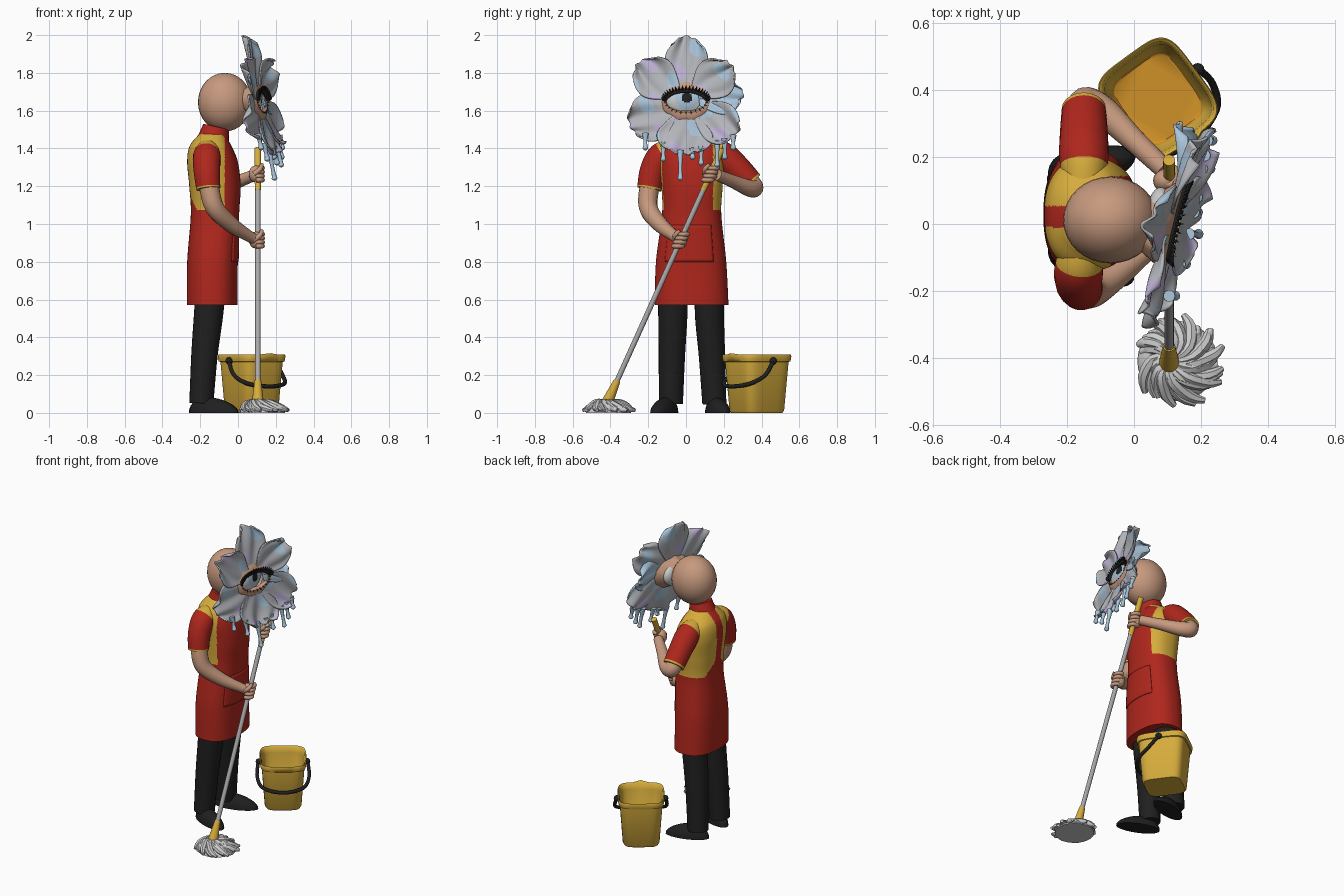
import bpy, bmesh, math, random
from math import sin, cos, pi
from mathutils import Vector, Matrix

random.seed(4)
cube = bpy.data.objects.get("Cube")
if cube:
    bpy.data.objects.remove(cube, do_unlink=True)


def material(name, *rgb):
    m = bpy.data.materials.new(name)
    m.use_nodes = True
    m.diffuse_color = (*rgb, 1)
    m.node_tree.nodes["Principled BSDF"].inputs["Base Color"].default_value = (*rgb, 1)
    return m


skin = material("skin", .57, .32, .21)
red = material("apron red", .43, .02, .012)
yellow = material("yellow", .67, .41, .045)
black = material("black", .014, .014, .015)
steel = material("steel grey", .40, .40, .41)
white = material("mop white", .60, .60, .60)
grey = material("petal grey", .45, .46, .49)
blue = material("petal blue", .40, .56, .70)
lilac = material("petal lilac", .51, .44, .65)
orange = material("bucket orange", .62, .28, .02)


def finish(bm, name, mats, rule=None, angle=50):
    """Turn a bmesh into a shaded object; rule(face centre) picks the material."""
    bmesh.ops.recalc_face_normals(bm, faces=bm.faces[:])
    if rule:
        for f in bm.faces:
            f.material_index = rule(f.calc_center_median())
    me = bpy.data.meshes.new(name)
    bm.to_mesh(me)
    bm.free()
    for m in mats:
        me.materials.append(m)
    ob = bpy.data.objects.new(name, me)
    bpy.context.collection.objects.link(ob)
    bpy.ops.object.select_all(action='DESELECT')
    ob.select_set(True)
    bpy.context.view_layer.objects.active = ob
    bpy.ops.object.shade_smooth_by_angle(angle=math.radians(angle))
    return ob


def loft(name, rings, mats, rule=None, band=None, closed=True, caps=True):
    """Bridge equal rings of points; band(i) picks the material of strip i."""
    bm = bmesh.new()
    vs = [[bm.verts.new(p) for p in r] for r in rings]
    n = len(rings[0])
    for i in range(len(vs) - 1):
        for j in range(n if closed else n - 1):
            k = (j + 1) % n
            f = bm.faces.new((vs[i][j], vs[i][k], vs[i + 1][k], vs[i + 1][j]))
            f.material_index = band(i) if band else 0
    if closed and caps:
        bm.faces.new(vs[0])
        bm.faces.new(vs[-1]).material_index = band(len(vs) - 2) if band else 0
    return finish(bm, name, mats, rule)


def spline(pts, steps):
    """Catmull-Rom curve through tuples of any length."""
    p = [pts[0], *pts, pts[-1]]
    out = []
    for i in range(1, len(p) - 2):
        for s in range(steps):
            t = s / steps
            out.append([.5 * (2 * b + (c - a) * t + (2 * a - 5 * b + 4 * c - d) * t * t
                              + (3 * b - a - 3 * c + d) * t ** 3)
                        for a, b, c, d in zip(*p[i - 1:i + 3])])
    return out + [list(pts[-1])]


def tube(name, pts, mats, band=None, n=12, steps=6):
    """Round tube through (x, y, z, radius) points."""
    path = spline(pts, steps)
    pos = [Vector(p[:3]) for p in path]
    rings, q, old = [], None, Vector((0, 0, 1))
    for i, c in enumerate(pos):
        t = (pos[min(i + 1, len(pos) - 1)] - pos[max(i - 1, 0)]).normalized()
        turn = old.rotation_difference(t)
        q = turn @ q if q else turn
        old = t
        rings.append([c + q @ Vector((cos(a), sin(a), 0)) * path[i][3]
                      for a in (2 * pi * j / n for j in range(n))])
    return loft(name, rings, mats, band=band)


def ball(name, centre, size, mats, turn=0, rule=None, flat=False, seg=32):
    bm = bmesh.new()
    bmesh.ops.create_uvsphere(bm, u_segments=seg, v_segments=seg // 2, radius=1)
    if flat:
        for v in bm.verts:
            v.co.z = max(v.co.z, 0) * (1 - .25 * v.co.x)
    bm.transform(Matrix.Translation(centre) @ Matrix.Rotation(turn, 4, 'Z')
                 @ Matrix.Diagonal((*size, 1)))
    return finish(bm, name, mats, rule)


# Body: apron skirt, bib and shirt in one loft (z, x, y, half depth, half width)
profile = spline([(.57, -.137, .03, .134, .195), (.8, -.135, .027, .134, .186),
                  (1.05, -.122, .03, .128, .157), (1.2, -.122, .032, .136, .162),
                  (1.33, -.135, .03, .134, .17), (1.41, -.145, .025, .112, .155),
                  (1.46, -.14, .014, .08, .1), (1.48, -.13, .01, .068, .07)], 16)


def power(v):
    return math.copysign(abs(v) ** .85, v)


def body_point(row, a, grow=1.0):
    z, x, y, rx, ry = row
    return (x + rx * grow * power(cos(a)), y + ry * grow * power(sin(a)), z)


def body_colour(c):
    strap = .032 + max(0, 1.16 - c.z) * .9
    bib = c.x > -.07 and abs(c.y - .005) < .138
    back = c.x < -.15 and abs(c.y - .022) < strap
    return 0 if c.z < 1.07 or bib or back else 1


loft("apron_and_shirt", [[body_point(r, 2 * pi * j / 160) for j in range(160)] for r in profile],
     [red, yellow], rule=body_colour)
pocket = loft("apron_pocket", [[body_point(r, -.75 + j * .08, 1.035) for j in range(18)]
                               for r in profile if .79 < r[0] < 1.0], [red], closed=False)
pocket.modifiers.new("thickness", 'SOLIDIFY').thickness = .008
tube("collar", [(-.13, .01, 1.45, .084), (-.122, .01, 1.485, .076), (-.115, .01, 1.515, .07)],
     [red], n=24)
ball("head", (-.07, .012, 1.645), (.142, .13, .155), [skin])

# Legs and shoes
for side, y, foot, toe, turn in (("right", -.07, -.08, -.115, -.4), ("left", .125, .15, .168, .3)):
    tube(side + "_leg", [(-.145, y, .64, .08), (-.158, y, .5, .077), (-.178, (y + foot) / 2, .3, .07),
                         (-.194, foot, .05, .064)], [black], n=20)
    ball(side + "_shoe", (-.128, toe, 0), (.138, .056, .08), [black], turn, flat=True)


# Arms: shoulder, sleeve with cuff, forearm
def sleeve_band(i):
    return 1 if i < 5 or i >= 17 else 0


tube("right_sleeve", [(-.155, -.06, 1.395, .055), (-.165, -.13, 1.36, .073),
                      (-.165, -.175, 1.28, .07), (-.157, -.195, 1.185, .064)],
     [red, yellow], sleeve_band, 20)
tube("left_sleeve", [(-.15, .1, 1.395, .055), (-.15, .19, 1.365, .073),
                     (-.15, .265, 1.3, .072), (-.15, .345, 1.215, .066)],
     [red, yellow], sleeve_band, 20)
tube("right_forearm", [(-.157, -.19, 1.22, .053), (-.125, -.2, 1.09, .05), (-.04, -.14, 1.0, .042),
                       (.06, -.06, .935, .03), (.1, -.03, .915, .03)], [skin], n=16)
tube("left_forearm", [(-.15, .32, 1.24, .052), (-.145, .36, 1.195, .05), (-.09, .335, 1.19, .045),
                      (0, .25, 1.225, .035), (.09, .165, 1.26, .03)], [skin], n=16)

# Mop: pole, grip, socket
foot, top = Vector((.105, -.41, .07)), Vector((.105, .2, 1.42))


def on_pole(z):
    return foot.lerp(top, (z - foot.z) / (top.z - foot.z))


def pole_part(name, z0, z1, r0, r1, mat):
    tube(name, [(*on_pole(z0), r0), (*on_pole(z1), r1)], [mat], n=16, steps=1)


pole_part("mop_pole", .1, 1.25, .014, .014, steel)
pole_part("mop_grip", 1.18, 1.4, .016, .018, yellow)
pole_part("mop_socket", .05, .17, .032, .018, yellow)

# Hands gripping the pole
for side, z in (("right", .915), ("left", 1.265)):
    c = on_pole(z)
    ball(side + "_palm", c - Vector((.012, 0, 0)), (.036, .036, .045), [skin], seg=16)
    for k in range(4):
        p = on_pole(z - .032 + k * .021)
        tube(f"{side}_finger_{k}", [(p.x + .026 * cos(a), p.y + .026 * sin(a), p.z, .012)
                                    for a in (-1.9, -1, 0, 1, 1.9)], [skin], n=8, steps=3)
    tube(side + "_thumb", [(c.x - .02, c.y - .03, c.z, .014), (c.x + .012, c.y - .03, c.z + .025, .013),
                           (c.x + .022, c.y - .005, c.z + .05, .01)], [skin], n=8, steps=3)

# Mop strands
ball("mop_core", (.13, -.41, 0), (.12, .12, .05), [white], flat=True)
for k in range(40):
    a = 2 * pi * k / 40 + random.uniform(-.1, .1)
    reach = random.uniform(.105, .14)
    swirl = random.uniform(.6, 1.5)
    pts = [(.105 + .03 * t + reach * t * cos(a + swirl * t), -.41 + reach * t * sin(a + swirl * t), z, r)
           for t, z, r in ((.12, .06, .009), (.45, random.uniform(.04, .058), .017),
                           (.8, random.uniform(.022, .035), .018), (1.02, .014, .009))]
    tube(f"mop_strand_{k}", pts, [white], n=7, steps=3)

# Bucket: rounded tapered walls, lip, pouring spout
axis = Matrix.Translation((.072, .375, 0)) @ Matrix.Rotation(math.radians(-54), 4, 'Z')


def bucket_ring(z, scale, spout=0):
    ring = []
    for j in range(64):
        a = 2 * pi * j / 64
        corner = 2 / 4.5
        x = math.copysign(abs(cos(a)) ** corner, cos(a)) * .158 * scale
        y = math.copysign(abs(sin(a)) ** corner, sin(a)) * .143 * scale
        lift = spout * (.5 + .5 * cos(pi * min(1, abs(y) / .055))) if x > 0 else 0
        ring.append(axis @ Vector((x + lift, y, z + lift * .3)))
    return ring


rows = [(0, .74), (.012, .79), (.27, .92), (.272, .97), (.285, .99, .01), (.3, 1, .02),
        (.31, .98, .02), (.305, .93, .02), (.27, .89), (.03, .76), (.022, .72)]
loft("bucket", [bucket_ring(*r) for r in rows], [yellow, orange], band=lambda i: int(i > 8))
handle = [(0, -.15, .275), (.06, -.158, .2), (.13, -.12, .155), (.165, 0, .14),
          (.13, .12, .155), (.06, .158, .2), (0, .15, .275)]
tube("bucket_handle", [(*(axis @ Vector(p)), .011) for p in handle], [black], n=10)
for s in (-1, 1):
    ball("handle_pivot", axis @ Vector((0, s * .147, .275)), (.02, .02, .02), [black], seg=12)


# Flower head lies on a tilted plane: u sideways, v up, w outward
def bloom(u, v, w=0):
    return Vector((.115 + .24 * u - .16 * v + w, u, 1.65 + v))


def petal_colour(shift, cold):
    def rule(c):
        wave = sin(c.y * 31 + shift) + sin(c.z * 27 - shift * 2) + .5 * sin((c.y + c.z) * 45)
        return 1 if cold or wave > 1.3 else 2 if wave < -1.3 else 0
    return rule


petals = [(90, .345, .115, -.01), (38, .31, .115, .04), (8, .305, .1, -.045), (-33, .32, .115, .025),
          (-92, .28, .15, .03), (204, .325, .13, -.015), (143, .325, .12, .01)]
for k, (deg, length, wide, curl) in enumerate(petals):
    d = math.radians(deg)
    grid = []
    for i in range(25):
        t = i / 24
        half = wide * (.35 + .65 * sin(pi / 2 * min(1, t / .62))) * (1 - .45 * t ** 6)
        row = []
        for j in range(25):
            s = j / 12 - 1
            tip = 1 - .13 * s * s * t + .018 * t * cos(s * 9 + k)
            r, side = .07 + (length - .07) * t * tip, half * s
            w = curl * t * t + .03 * s * s * t + .012 * t * sin(s * 7 + k * 2 + t * 4) - .012 * (1 - abs(s)) * t
            row.append(bloom(r * cos(d) - side * sin(d), r * sin(d) + side * cos(d), w))
        grid.append(row)
    ob = loft(f"petal_{k}", grid, [grey, blue, lilac], rule=petal_colour(k * 1.7, k == 2), closed=False)
    ob.modifiers.new("thickness", 'SOLIDIFY').thickness = .008

# Paint drips hanging from the petals
drips = [(-.215, -.17, -.26), (-.12, -.22, -.32), (-.03, -.26, -.42), (.035, -.25, -.31),
         (.08, -.24, -.34), (.165, -.21, -.35), (.205, -.2, -.31), (.25, -.18, -.26)]
for k, (u, v0, v1) in enumerate(drips):
    tube(f"drip_{k}", [(*bloom(u, v0, .015), .018), (*bloom(u, v0 * .5 + v1 * .5, .018), .01),
                       (*bloom(u, v1 + .025, .02), .012), (*bloom(u, v1 + .01, .02), .015),
                       (*bloom(u, v1, .02), .004)], [blue], n=10, steps=4)


# Eye: eyeball with iris and pupil, lids, lashes
def eye_colour(c):
    r = math.hypot(c.y - .005, c.z - 1.668)
    return 2 if r < .027 else 1 if r < .062 else 0


ball("eyeball", bloom(0, 0, -.035), (.046, .11, .08), [white, blue, black], rule=eye_colour, seg=64)
lids = [(.07, .06, -.09), (.115, .09, -.03), (.132, .104, -.006), (.122, .085, .01),
        (.108, .06, .014), (.1, .05, -.005)]
loft("eyelids", [[bloom(a * cos(q), b * sin(q) * (1 + .04 * sin(q * 9)), w)
                  for q in (2 * pi * j / 64 for j in range(64))] for a, b, w in lids],
     [skin], caps=False)
tube("lash_line", [(*bloom(.11 * cos(q), .056 * sin(q), .015), .012 if 0 < i < 8 else .004)
                   for i, q in enumerate(pi * j / 8 for j in range(9))], [black], n=8, steps=3)
for k in range(21):
    q = pi * (k + .5) / 21
    tube(f"upper_lash_{k}", [(*bloom(.11 * cos(q) * g, .058 * sin(q) * g + h, w), r)
                             for g, h, w, r in ((1, 0, .016, .007), (1.1, .005, .03, .006),
                                                (1.18, .016, .035, .001))], [black], n=5, steps=2)
for k in range(13):
    q = -pi * (k + .5) / 13
    tube(f"lower_lash_{k}", [(*bloom(.105 * cos(q), .056 * sin(q), .014), .003),
                             (*bloom(.117 * cos(q), .068 * sin(q), .022), .001)], [black], n=5, steps=1)
